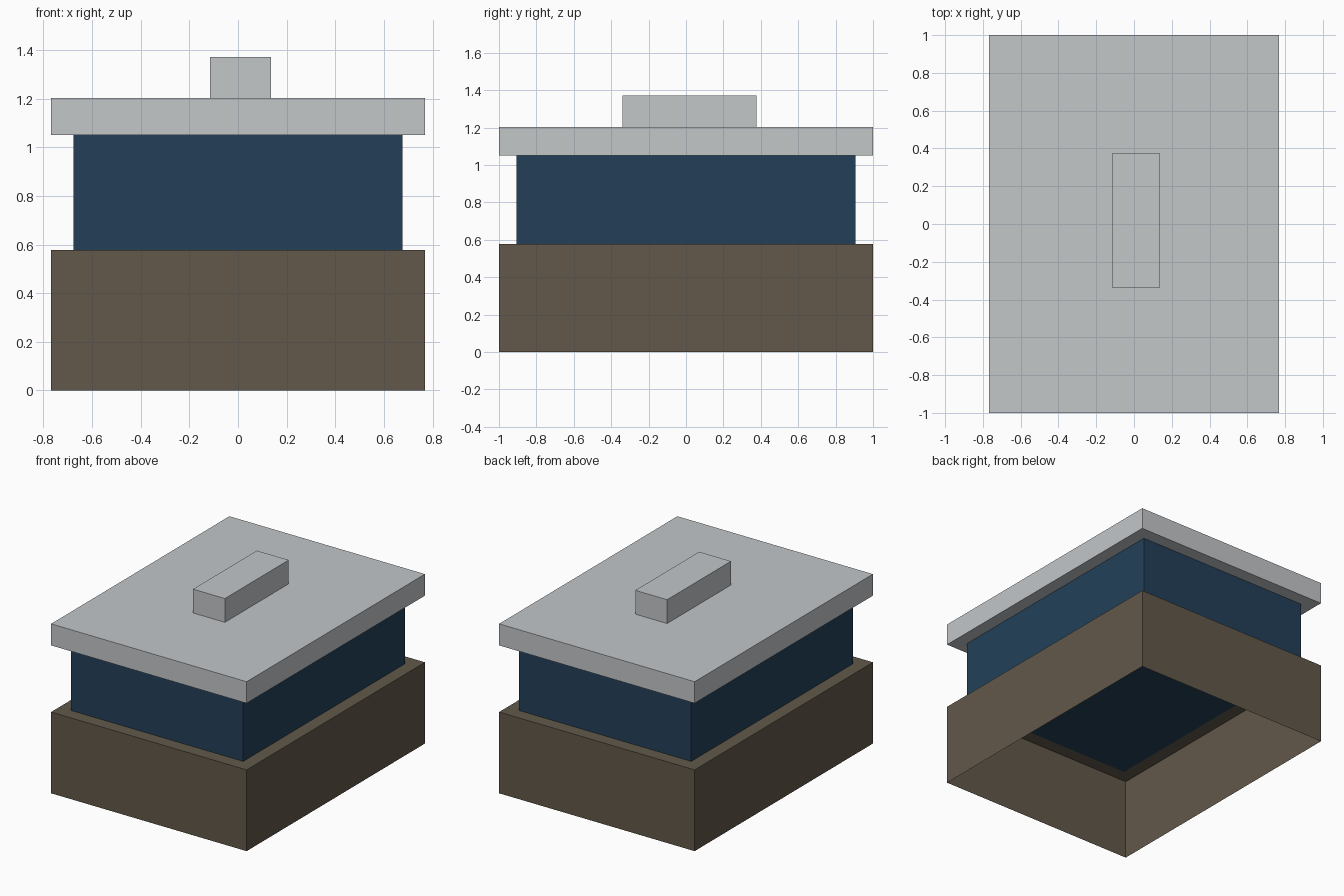
import bpy
import bmesh
from mathutils import Vector

cube = bpy.data.objects.get("Cube")
if cube:
    bpy.data.objects.remove(cube, do_unlink=True)


def make_material(name, rgb):
    mat = bpy.data.materials.new(name)
    mat.use_nodes = True
    color = (*rgb, 1.0)
    mat.diffuse_color = color
    mat.node_tree.nodes["Principled BSDF"].inputs["Base Color"].default_value = color
    return mat


def make_box(name, low, high, mat, open_bottom=False):
    """Box between two corners, optionally without its bottom face."""
    low, high = Vector(low), Vector(high)
    bm = bmesh.new()
    bmesh.ops.create_cube(bm, size=1.0)
    bmesh.ops.scale(bm, vec=high - low, verts=bm.verts)
    bmesh.ops.translate(bm, vec=(low + high) / 2, verts=bm.verts)
    if open_bottom:
        bottom = [f for f in bm.faces if f.normal.z < -0.5]
        bmesh.ops.delete(bm, geom=bottom, context='FACES_ONLY')
    mesh = bpy.data.meshes.new(name)
    bm.to_mesh(mesh)
    bm.free()
    mesh.materials.append(mat)
    obj = bpy.data.objects.new(name, mesh)
    bpy.context.collection.objects.link(obj)
    return obj


brown = make_material("earth brown", (0.122, 0.098, 0.069))
blue = make_material("deep blue", (0.017, 0.051, 0.098))
grey = make_material("light grey", (0.546, 0.571, 0.584))

# Heights where the stacked parts meet
base_top, body_top, lid_top, handle_top = 0.577, 1.05, 1.203, 1.372

# Hollow base, open underneath
make_box("base", (-0.768, -1, 0), (0.768, 1, base_top), brown, open_bottom=True)
# Inset middle section
make_box("body", (-0.676, -0.907, base_top), (0.676, 0.907, body_top), blue)
# Overhanging lid with a slightly off-centre handle
make_box("lid", (-0.768, -1, body_top), (0.768, 1, lid_top), grey)
make_box("handle", (-0.115, -0.34, lid_top), (0.135, 0.376, handle_top), grey)
